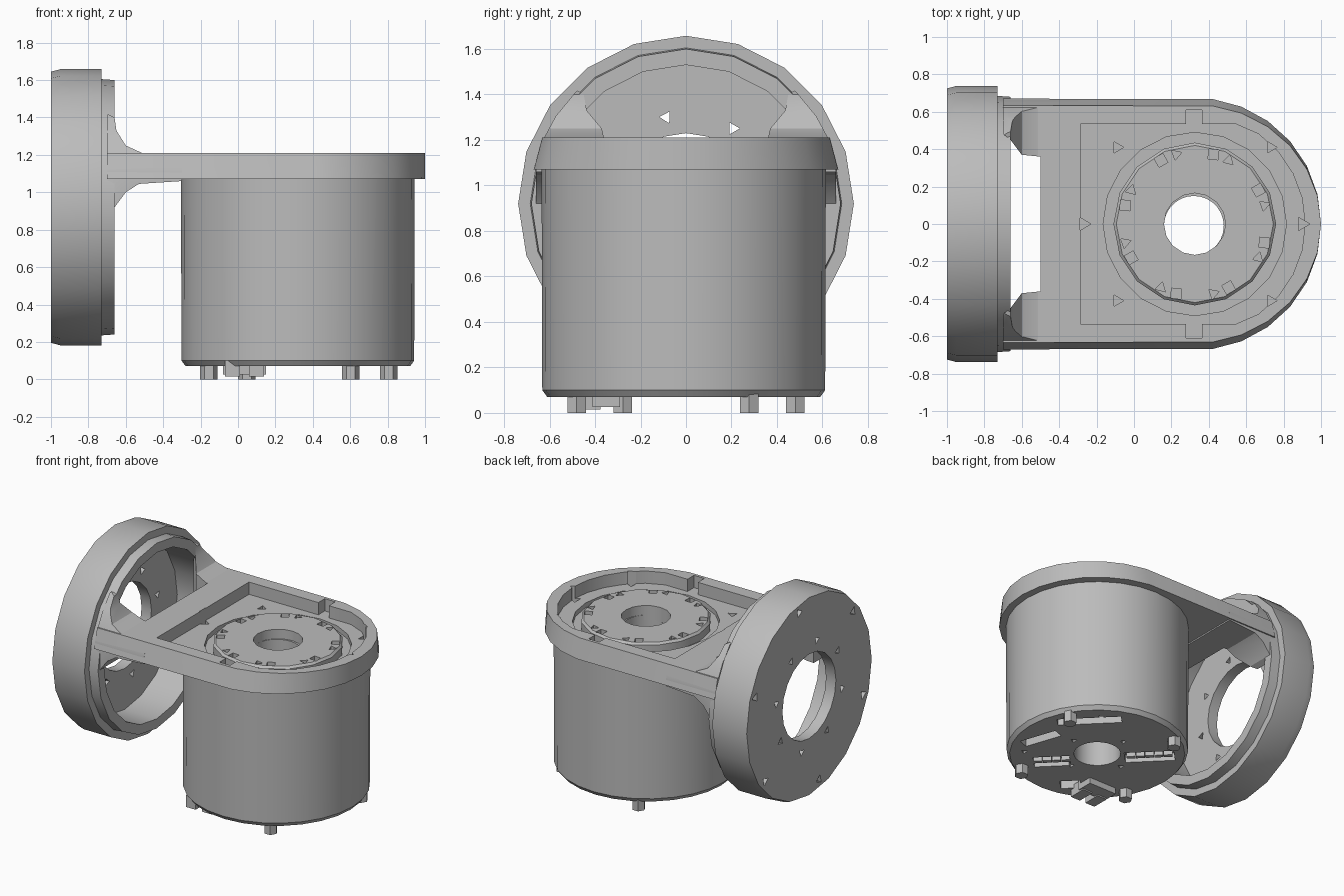
import bpy, bmesh
from math import sin, cos, pi, radians
from mathutils import Matrix, Vector

cube = bpy.data.objects.get("Cube")
if cube:
    bpy.data.objects.remove(cube)

grey = bpy.data.materials.new("plain grey")
grey.use_nodes = True
grey.diffuse_color = (0.5, 0.5, 0.5, 1)
grey.node_tree.nodes["Principled BSDF"].inputs["Base Color"].default_value = (0.5, 0.5, 0.5, 1)

# Local frames: extrude along x (profile in y, z) and along y (profile in x, z)
ALONG_X = Matrix(((0, 0, 1, 0), (1, 0, 0, 0), (0, 1, 0, 0), (0, 0, 0, 1)))
ALONG_Y = Matrix.Rotation(pi / 2, 4, "X")
RING_Z = 0.92
MOTOR = (0.325, 0.0)


def finish(name, bm, frame):
    bmesh.ops.recalc_face_normals(bm, faces=bm.faces)
    bm.transform(frame)
    mesh = bpy.data.meshes.new(name)
    bm.to_mesh(mesh)
    bm.free()
    mesh.materials.append(grey)
    obj = bpy.data.objects.new(name, mesh)
    bpy.context.scene.collection.objects.link(obj)
    return obj


def prism(name, pts, low, high, frame=Matrix(), taper=1.0):
    bm = bmesh.new()
    a = [bm.verts.new((x, y, low)) for x, y in pts]
    b = [bm.verts.new((x, y * taper, high)) for x, y in pts]
    bm.faces.new(a)
    bm.faces.new(b)
    for i in range(len(a)):
        j = (i + 1) % len(a)
        bm.faces.new((a[i], a[j], b[j], b[i]))
    return finish(name, bm, frame)


def lathe(name, profile, sides, frame):
    # Closed profile of (radius, height) turned about the local z axis
    bm = bmesh.new()
    rows = [[bm.verts.new((r * cos(2 * pi * k / sides), r * sin(2 * pi * k / sides), h))
             for r, h in profile] for k in range(sides)]
    n = len(profile)
    for k in range(sides):
        p, q = rows[k], rows[(k + 1) % sides]
        for i in range(n):
            j = (i + 1) % n
            bm.faces.new((p[i], q[i], q[j], p[j]))
    return finish(name, bm, frame)


def ngon(n, r, cx=0.0, cy=0.0, turn=0.0):
    return [(cx + r * cos(turn + 2 * pi * k / n), cy + r * sin(turn + 2 * pi * k / n))
            for k in range(n)]


def rect(cx, cy, length, width, turn=0.0):
    c, s = cos(turn), sin(turn)
    return [(cx + a * length / 2 * c - b * width / 2 * s, cy + a * length / 2 * s + b * width / 2 * c)
            for a, b in ((-1, -1), (1, -1), (1, 1), (-1, 1))]


def polar(r, degrees, centre=(0.0, 0.0)):
    return centre[0] + r * cos(radians(degrees)), centre[1] + r * sin(radians(degrees))


def combine(obj, tools, operation="DIFFERENCE"):
    for tool in tools:
        mod = obj.modifiers.new("bool", "BOOLEAN")
        mod.operation, mod.solver, mod.object = operation, "EXACT", tool
    bpy.context.view_layer.update()
    graph = bpy.context.evaluated_depsgraph_get()
    mesh = bpy.data.meshes.new_from_object(obj.evaluated_get(graph))
    obj.modifiers.clear()
    obj.data = mesh
    for tool in tools:
        bpy.data.objects.remove(tool)


# Mounting ring: an open cup with a back plate, turned about x
ring = lathe("mounting_ring", [(0.31, -1), (0.725, -1), (0.738, -0.95), (0.738, -0.73),
             (0.685, -0.73), (0.68, -0.66), (0.61, -0.66), (0.61, -0.92), (0.31, -0.92)],
             20, Matrix.Translation((0, 0, RING_Z)) @ ALONG_X)
holes = []
for k in range(8):
    y, z = polar(0.39, 58 + 45 * k)
    holes.append(prism("hole", ngon(3, 0.03, y, z + RING_Z, k), -1.1, -0.85, ALONG_X))
for k in range(6):
    y, z = polar(0.665, 20 + 60 * k)
    holes.append(prism("pit", ngon(3, 0.035, y, z + RING_Z, k), -1.1, -0.97, ALONG_X))
combine(ring, holes)


# Bracket arm with a round end, drafted sides and a D-shaped pocket
def d_shape(back, half, radius, steps=12):
    first = 90 - 2 * pi
    arc = [polar(radius, -82 + 164 * k / steps, MOTOR) for k in range(steps + 1)]
    return [(back, half), (back, -half)] + [(x, max(-half, min(half, y))) for x, y in arc]


arm = prism("bracket_arm", d_shape(-0.7, 0.67, 0.675), 1.07, 1.21, taper=0.945)
tools = [prism("pocket", [p for p in d_shape(-0.285, 0.535, 0.59)
                          if p[0] < 0 or p[0] > 0.5], 1.12, 1.3),
         prism("bore", ngon(20, 0.49, *MOTOR), 1.0, 1.3)]
for side in (-1, 1):
    tools.append(prism("notch", rect(0.32, side * 0.565, 0.085, 0.09), 1.12, 1.3))
    for x in (-0.09, 0.73):
        tools.append(prism("pit", ngon(3, 0.035, x, side * 0.41), 1.09, 1.3))
for x in (-0.27, 0.9):
    tools.append(prism("pit", ngon(3, 0.04, x, 0), 1.085, 1.3))
opening = [(-0.75, 0.52), (-0.66, 0.45), (-0.6, 0.37), (-0.5, 0.36)]
opening += [(x, -y) for x, y in reversed(opening)]
tools.append(prism("opening", opening, 0.5, 1.7))
combine(arm, tools)

# Curved gussets that blend the arm into the ring
gusset = prism("arm_gussets", [(-0.7, 1.42), (-0.66, 1.4), (-0.65, 1.33), (-0.6, 1.25), (-0.51, 1.209),
               (-0.3, 1.2), (-0.3, 1.06), (-0.53, 1.045), (-0.6, 1.0), (-0.66, 0.92), (-0.7, 0.9)],
               -0.66, 0.66, ALONG_Y)
combine(gusset, [prism("limit", ngon(32, 0.69, 0, RING_Z), -0.75, -0.2, ALONG_X)], "INTERSECT")
combine(gusset, [prism("opening", opening, 0.5, 1.7),
                 prism("clear", rect(-0.2, 0, 0.6, 1.09), 1.12, 1.5)])

# Motor housing with a through bore
here = Matrix.Translation((0.32, -0.01, 0))
body = lathe("motor_housing", [(0.16, 0.07), (0.6, 0.07), (0.622, 0.1), (0.625, 1.085), (0.16, 1.085)],
             28, here)
slots = []
for x, y, length, width, turn in ((0.33, 0.31, 0.44, 0.08, 135), (0.43, -0.09, 0.28, 0.08, 109),
                                  (0.17, -0.28, 0.25, 0.13, 135), (-0.3, 0.2, 0.34, 0.13, 135),
                                  (-0.13, -0.44, 0.14, 0.1, 135)):
    slots.append(prism("slot", rect(x, y, length, width, radians(turn)), -0.1, 0.13, here))
for k in range(8):
    slots.append(prism("pit", ngon(3, 0.025, *polar(0.24 + 0.26 * (k % 2), 8 + 45 * k)), -0.1, 0.1, here))
combine(body, slots)

# Output disc with a ring of screw pits
disc = lathe("output_disc", [(0.165, 1.05), (0.435, 1.05), (0.435, 1.14), (0.42, 1.155), (0.165, 1.155)],
             16, Matrix.Translation((*MOTOR, 0)))
pits = []
for quarter in range(4):
    for off, sides, size in ((-28, 3, 0.032), (-15, 4, 0.038), (15, 3, 0.032), (28, 4, 0.038)):
        x, y = polar(0.385, 90 * quarter + off, MOTOR)
        pits.append(prism("pit", ngon(sides, size, x, y, off), 1.12, 1.3))
combine(disc, pits)

# Base bolts
bolts = [prism("base_bolt_%d" % (k + 1), ngon(6, 0.047, *polar(0.555, 30 + 90 * k, MOTOR)), 0, 0.1)
         for k in range(4)]

# Cable connectors under the base
plugs = [prism("connector_block", rect(0.035, -0.35, 0.23, 0.12), 0.025, 0.1)]
for x in (-0.03, 0.1):
    plugs.append(prism("connector_prong", rect(x, -0.44, 0.08, 0.13), 0.015, 0.1))
for cx, cy, count in ((0.49, -0.29, 4), (0.02, 0.19, 5)):
    for k in range(count):
        t = (k - (count - 1) / 2) * 0.045
        plugs.append(prism("connector_tooth", rect(cx - t, cy + t, 0.03, 0.06, pi / 4), 0.07, 0.14))

# Smooth the turned surfaces while keeping edges sharp
bpy.ops.object.select_all(action="DESELECT")
for obj in (ring, arm, gusset, body, disc):
    obj.select_set(True)
bpy.context.view_layer.objects.active = body
bpy.ops.object.shade_smooth_by_angle(angle=radians(24))
